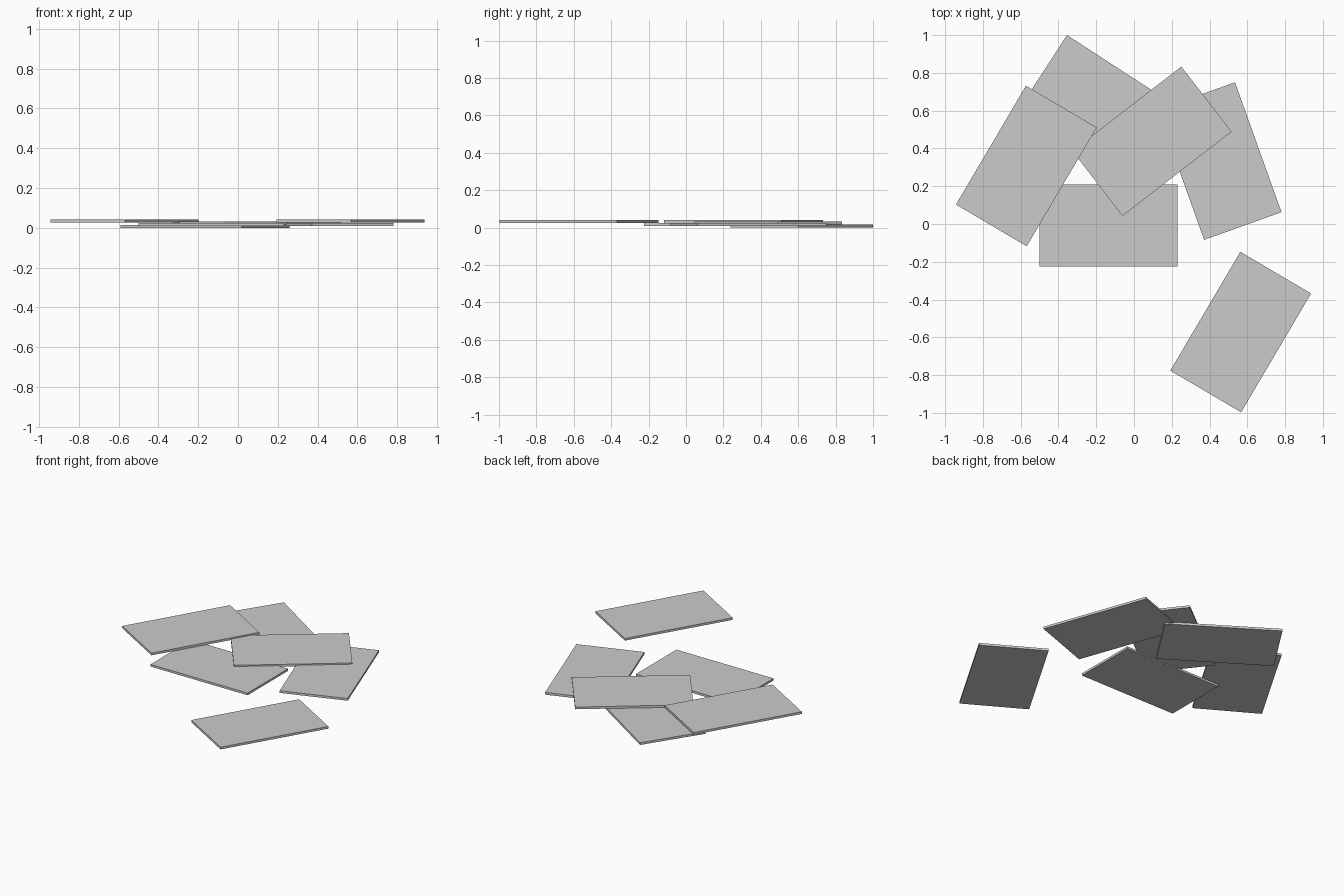
import bpy
from math import radians

if "Cube" in bpy.data.objects:
    bpy.data.objects.remove(bpy.data.objects["Cube"])

LENGTH, WIDTH, THICK = 0.73, 0.435, 0.015


def slab(name, x, y, z, angle):
    """Flat rectangular slab, z is its underside."""
    bpy.ops.mesh.primitive_cube_add(size=1, location=(x, y, z + THICK / 2),
                                    rotation=(0, 0, radians(angle)))
    ob = bpy.context.object
    ob.name = name
    ob.scale = (LENGTH, WIDTH, THICK)
    return ob


# Overlapping slabs, lowest first
slab("back_slab", -0.167, 0.619, 0.0, -33)
slab("front_slab", -0.135, -0.008, 0.0085, 0)
slab("right_slab", 0.453, 0.333, 0.0085, -70.3)
slab("middle_slab", 0.095, 0.438, 0.017, 37.7)
slab("left_slab", -0.57, 0.307, 0.0255, 59.5)
# Separate slab
slab("loose_slab", 0.565, -0.572, 0.0255, 59.5)
